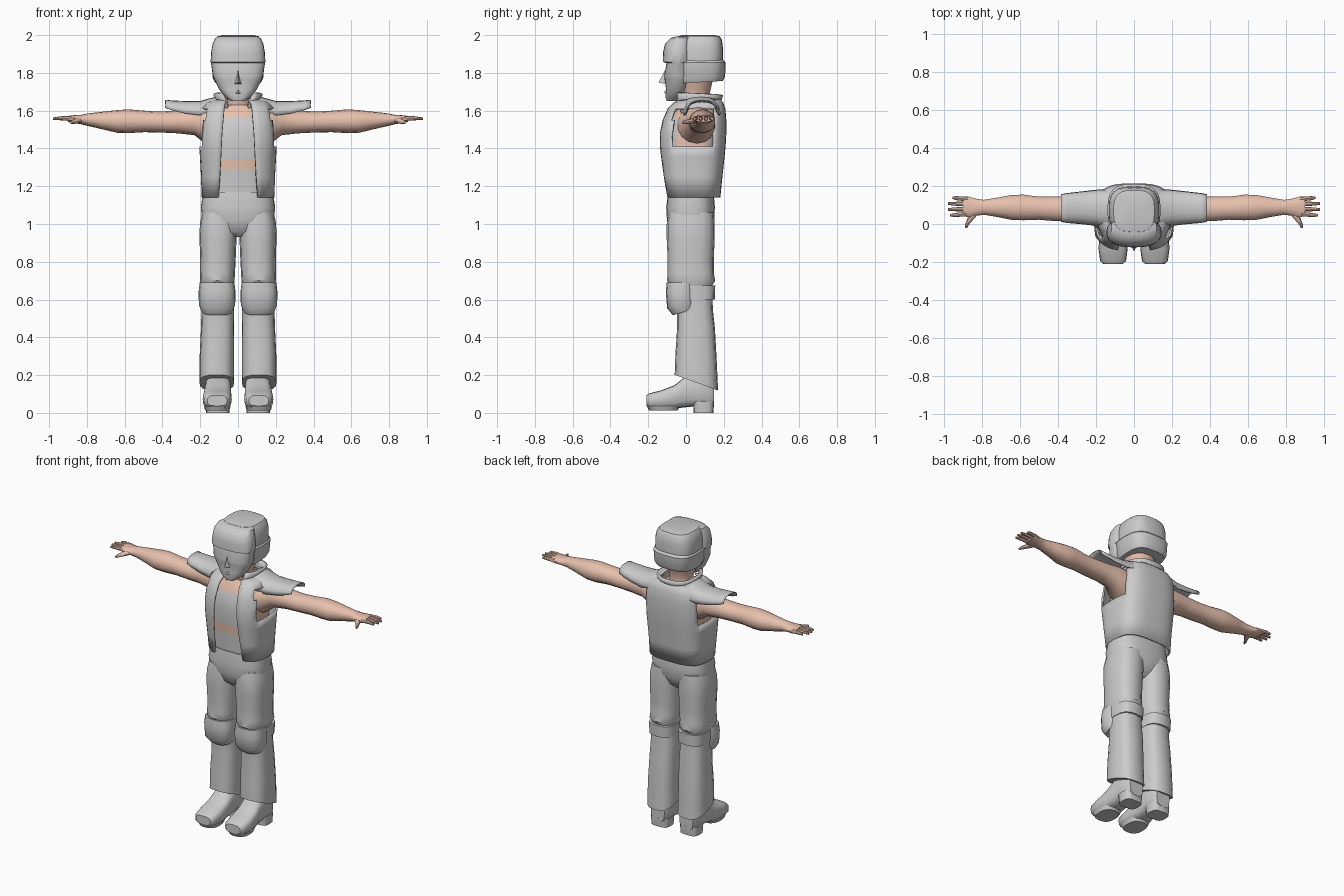
import bpy, bmesh, math


def material(name, rgb):
    m = bpy.data.materials.new(name)
    m.diffuse_color = (*rgb, 1)
    return m


GREY = material("cloth grey", (0.6, 0.6, 0.6))
SKIN = material("skin", (0.80, 0.53, 0.42))


def sp(v, p):
    return math.copysign(abs(v) ** (2 / p), v)


def loft(name, rings, mat, axis='z', n=16, p=2.5, mirror=False, cap=True,
         thick=0, angle=40, drop=None, paint=None):
    """Skin rings (t, a, b, ra, rb, tilt, gap) along an axis; gap opens the front."""
    is_open = any(len(r) > 6 for r in rings)
    bm = bmesh.new()
    rows = []
    for r in rings:
        t, a, b, ra, rb = r[:5]
        tilt = r[5] if len(r) > 5 else 0
        gap = r[6] if len(r) > 6 else 0
        row = []
        for i in range(n):
            w = gap + (2 * math.pi - 2 * gap) * i / (n - 1 if is_open else n)
            u, v = ra * sp(math.sin(w), p), -rb * sp(math.cos(w), p)
            s = t + tilt * v
            co = {'z': (a + u, b + v, s), 'x': (s, a + u, b + v), 'y': (a + u, s, b + v)}[axis]
            row.append(bm.verts.new(co))
        rows.append(row)
    for r0, r1 in zip(rows, rows[1:]):
        for i in range(n - 1 if is_open else n):
            j = (i + 1) % n
            bm.faces.new((r0[i], r0[j], r1[j], r1[i]))
    if cap and not is_open:
        bm.faces.new(rows[0])
        bm.faces.new(rows[-1])
    bmesh.ops.recalc_face_normals(bm, faces=bm.faces)
    if drop:
        gone = [f for f in bm.faces if drop(f.calc_center_median())]
        bmesh.ops.delete(bm, geom=gone, context='FACES')
    return finish(name, bm, mat, mirror, thick, angle, paint)


def finish(name, bm, mat, mirror=False, thick=0, angle=40, paint=None):
    me = bpy.data.meshes.new(name)
    me.materials.append(mat)
    if paint:
        me.materials.append(paint[0])
        for f in bm.faces:
            f.material_index = int(paint[1](f.calc_center_median()))
    bm.to_mesh(me)
    bm.free()
    ob = bpy.data.objects.new(name, me)
    bpy.context.collection.objects.link(ob)
    bpy.ops.object.select_all(action='DESELECT')
    ob.select_set(True)
    bpy.context.view_layer.objects.active = ob
    bpy.ops.object.shade_smooth_by_angle(angle=math.radians(angle))
    if thick:
        s = ob.modifiers.new("thickness", 'SOLIDIFY')
        s.thickness, s.offset = thick, 0
    if mirror:
        ob.modifiers.new("mirror", 'MIRROR')
    return ob


# Boots with separate heels
loft("boot", [(-.21, .11, .065, .052, .028), (-.195, .11, .065, .068, .038),
              (-.13, .11, .071, .077, .049), (-.06, .108, .085, .074, .062),
              (0, .105, .113, .068, .083), (.06, .105, .125, .068, .09),
              (.125, .105, .12, .066, .09), (.148, .105, .115, .05, .08)],
     GREY, 'y', p=3.2, mirror=True)
loft("boot_heel", [(0, .107, .093, .062, .052), (.06, .107, .093, .066, .056)],
     GREY, p=3.5, mirror=True)
loft("boot_sole", [(.012, .11, -.12, .062, .075), (.035, .11, -.12, .072, .088)],
     GREY, p=2.6, mirror=True)

# Trouser legs, lower and upper
loft("lower_trouser", [(.16, .112, .055, .092, .115, -.36), (.3, .112, .053, .091, .109, -.1),
                       (.45, .108, .053, .088, .1), (.55, .107, .047, .086, .095),
                       (.66, .107, .04, .084, .1)], GREY, p=2.8, mirror=True)
loft("upper_trouser", [(.66, .107, .03, .08, .1), (.7, .11, .027, .092, .128),
                       (.74, .108, .025, .092, .122), (.82, .106, .025, .094, .122),
                       (.92, .106, .025, .098, .127), (1.0, .102, .025, .1, .127),
                       (1.06, .095, .028, .095, .12)], GREY, p=2.6, mirror=True)
loft("hips", [(.93, 0, .02, .03, .07), (.96, 0, .02, .1, .105), (1.02, 0, .024, .19, .125),
              (1.09, 0, .024, .197, .129), (1.17, 0, .026, .184, .12)],
     GREY, n=24, p=2.8)

# Knee pads and their straps
loft("knee_pad", [(.535, .111, -.01, .08, .06, .3), (.57, .111, -.024, .096, .076, .2),
                  (.64, .111, -.027, .098, .08), (.69, .111, -.025, .092, .077)],
     GREY, p=2.6, mirror=True)
loft("knee_strap", [(.6, .108, .045, .088, .108), (.675, .108, .045, .09, .11)],
     GREY, p=3, mirror=True)

# Bare torso with a shirt in two bands
loft("torso", [(1.1, 0, .03, .165, .115), (1.165, 0, .03, .165, .116), (1.29, 0, .03, .165, .122),
               (1.345, 0, .03, .165, .125), (1.45, 0, .035, .165, .137),
               (1.56, 0, .045, .16, .128), (1.63, 0, .06, .11, .09)],
     SKIN, n=24, p=3,
     paint=(GREY, lambda c: (1.17 < c.z < 1.29 or 1.345 < c.z < 1.56) and c.y < .2
            and abs(c.x) < .15))

# Open vest with arm holes
loft("vest", [(1.14, 0, .038, .187, .138, 0, .4), (1.25, 0, .035, .19, .152, 0, .34),
              (1.36, 0, .034, .196, .165, 0, .29), (1.41, 0, .034, .199, .17, 0, .27),
              (1.48, 0, .036, .2, .172, 0, .25), (1.55, 0, .044, .196, .164, 0, .23),
              (1.61, 0, .055, .188, .148, 0, .22), (1.64, 0, .065, .16, .127, 0, .25),
              (1.66, 0, .075, .1, .1, 0, .35)],
     GREY, n=36, p=3.2, thick=.012,
     drop=lambda c: abs(c.x) > .165 and 1.41 < c.z < 1.615 and -.075 < c.y < .15)

# Standing collar
loft("collar", [(1.615, 0, .065, .095, .105, .15, .42), (1.655, 0, .065, .11, .12, .05, .5),
                (1.69, 0, .065, .125, .125, -.05, .62)],
     GREY, n=20, p=2.6, thick=.014)

# Shoulder flaps, arched sheets over the upper arms
loft("shoulder_flap", [(.09, .075, 1.6, .105, .078), (.14, .08, 1.59, .1, .075),
                       (.2, .085, 1.575, .092, .073), (.28, .085, 1.585, .083, .063),
                       (.35, .084, 1.602, .076, .049), (.385, .084, 1.615, .07, .04)],
     GREY, 'x', n=20, p=2.4, mirror=True, cap=False, thick=.006,
     drop=lambda c: c.z < (1.575 if c.x < .24 else 1.585 + (c.x - .24) * .2))

# Arms
loft("arm", [(.13, .05, 1.52, .1, .1), (.18, .06, 1.525, .095, .095), (.23, .076, 1.54, .075, .07),
             (.32, .08, 1.54, .066, .06), (.42, .08, 1.54, .066, .055), (.5, .083, 1.543, .062, .057),
             (.58, .087, 1.544, .069, .063), (.64, .087, 1.543, .068, .06),
             (.72, .088, 1.548, .052, .046), (.79, .088, 1.552, .04, .034),
             (.83, .088, 1.553, .046, .025), (.87, .09, 1.555, .055, .021),
             (.9, .092, 1.556, .053, .016)], SKIN, 'x', n=14, p=2.1, mirror=True)

# Fingers and thumb
for i, tip in enumerate((.968, .98, .98, .955)):
    y = .053 + i * .026
    loft("finger_%d" % (i + 1), [(.875, y, 1.557, .012, .013), (.93, y + (i - 1.5) * .003, 1.56, .011, .011),
                                 (tip, y + (i - 1.5) * .005, 1.557, .007, .007)],
         SKIN, 'x', n=8, p=2, mirror=True)
loft("thumb", [(-.022, .885, 1.538, .006, .007), (0, .877, 1.54, .011, .011),
               (.03, .858, 1.545, .018, .014), (.07, .835, 1.552, .03, .016)],
     SKIN, 'y', n=8, p=2, mirror=True)

# Neck and jaw
loft("neck", [(1.58, 0, .055, .085, .08), (1.66, 0, .045, .068, .07), (1.71, 0, .04, .08, .09),
              (1.8, 0, .05, .11, .1)], SKIN, p=2.2)

# Cap and its band
loft("cap", [(1.79, 0, .07, .125, .12), (1.86, 0, .073, .133, .124), (1.93, 0, .073, .132, .123),
             (1.975, 0, .07, .122, .12), (1.994, 0, .068, .108, .11), (2.0, 0, .068, .08, .085)],
     GREY, n=24, p=3)
loft("cap_band", [(1.75, 0, .072, .122, .122, .06), (1.775, 0, .072, .134, .135, .04),
                  (1.855, 0, .073, .14, .137), (1.868, 0, .073, .13, .125)],
     GREY, n=24, p=3)

# Face mask with a sunken eye slot
loft("mask", [(1.65, 0, -.07, .035, .032), (1.675, 0, -.06, .068, .05), (1.71, 0, -.05, .098, .055),
              (1.765, 0, -.045, .125, .068), (1.785, 0, -.045, .133, .07),
              (1.852, 0, -.045, .143, .058), (1.858, 0, -.045, .145, .078),
              (1.91, 0, -.042, .142, .079), (1.955, 0, -.038, .134, .073),
              (1.985, 0, -.02, .12, .06), (1.993, 0, 0, .1, .05)],
     GREY, n=28, p=2.5, angle=35)

# Nose and lip wedges
for name, z, w, h, y0, y1 in (("nose", 1.75, .022, .085, -.1, -.145),
                              ("lip", 1.695, .036, .035, -.09, -.118)):
    bm = bmesh.new()
    base = [bm.verts.new(c) for c in ((-w, y0, z - .01), (w, y0, z - .01), (0, y0, z + h))]
    tip = bm.verts.new((0, y1, z))
    bm.faces.new(base)
    for i in range(3):
        bm.faces.new((base[i], tip, base[(i + 1) % 3]))
    bmesh.ops.recalc_face_normals(bm, faces=bm.faces)
    finish(name, bm, GREY, angle=20)
